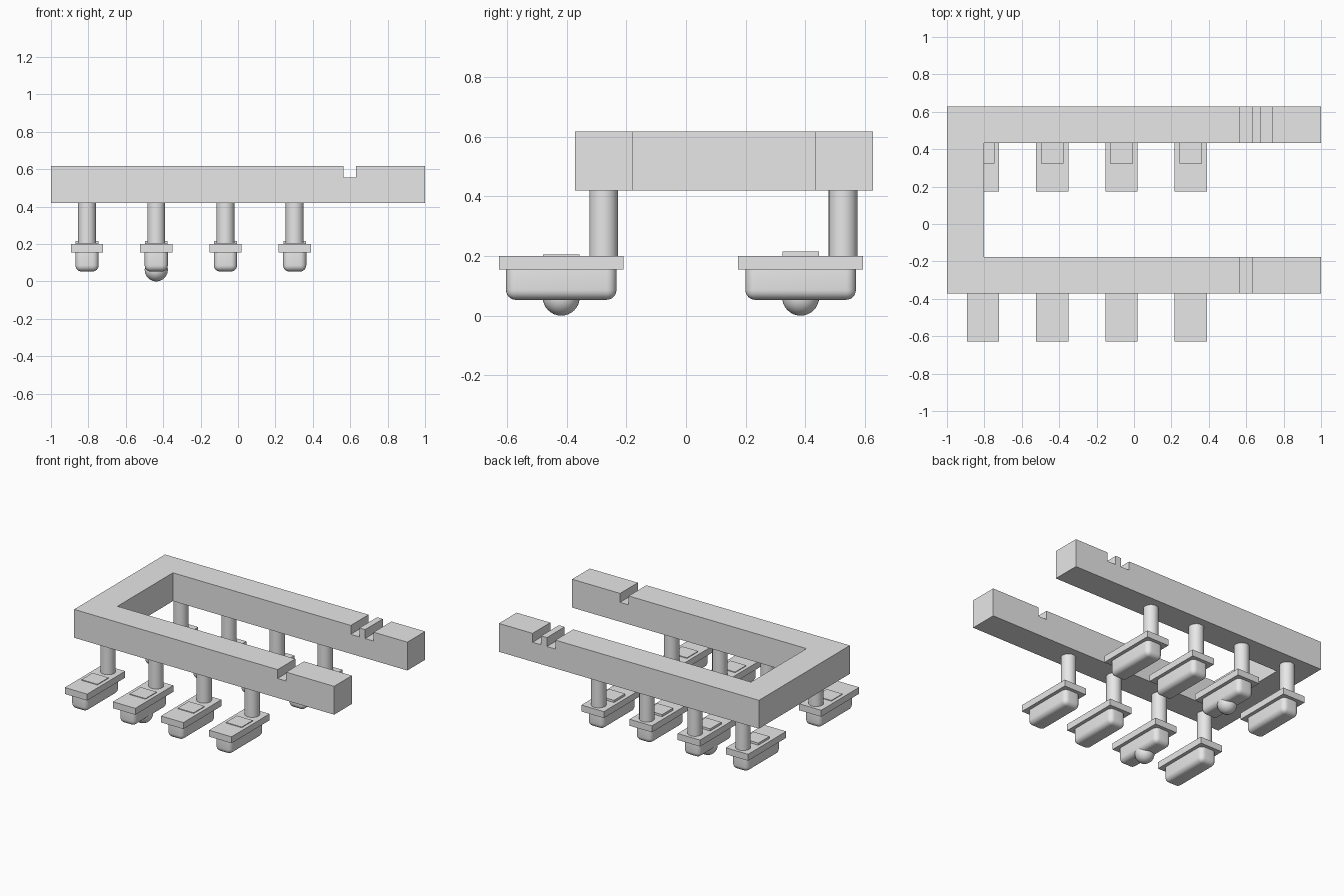
import bpy
import bmesh
import math

default = bpy.data.objects.get("Cube")
if default:
    bpy.data.objects.remove(default, do_unlink=True)

GREY = (0.8, 0.8, 0.8, 1.0)
grey = bpy.data.materials.new("light grey")
grey.use_nodes = True
grey.diffuse_color = GREY
grey.node_tree.nodes["Principled BSDF"].inputs["Base Color"].default_value = GREY


def finish(bm, name, smooth=False):
    bmesh.ops.recalc_face_normals(bm, faces=bm.faces)
    mesh = bpy.data.meshes.new(name)
    bm.to_mesh(mesh)
    bm.free()
    mesh.materials.append(grey)
    obj = bpy.data.objects.new(name, mesh)
    bpy.context.collection.objects.link(obj)
    if smooth:
        bpy.ops.object.select_all(action='DESELECT')
        obj.select_set(True)
        bpy.context.view_layer.objects.active = obj
        bpy.ops.object.shade_smooth_by_angle(angle=math.radians(35))
    return obj


def box(name, x, y, z, bevel=0):
    """Box from three (low, high) ranges, with optional rounded edges."""
    bm = bmesh.new()
    bmesh.ops.create_cube(bm, size=1)
    for v in bm.verts:
        v.co = [lo + (c + 0.5) * (hi - lo) for c, (lo, hi) in zip(v.co, (x, y, z))]
    if bevel:
        bmesh.ops.bevel(bm, geom=bm.edges[:], offset=bevel, segments=6,
                        profile=0.5, affect='EDGES')
    return finish(bm, name, bool(bevel))


def span(centre, half):
    return centre - half, centre + half


# U-shaped frame, extruded from its plan
LOW, TOP = 0.42, 0.617
plan = [(-1, -0.372), (1, -0.372), (1, -0.177), (-0.803, -0.177),
        (-0.803, 0.432), (1, 0.432), (1, 0.627), (-1, 0.627)]
bm = bmesh.new()
face = bm.faces.new([bm.verts.new((x, y, LOW)) for x, y in plan])
top = bmesh.ops.extrude_face_region(bm, geom=[face])["geom"]
bmesh.ops.translate(bm, vec=(0, 0, TOP - LOW),
                    verts=[g for g in top if isinstance(g, bmesh.types.BMVert)])
frame = finish(bm, "frame")

# Notches across the arms: one at the front, two at the back
for x, y in ((0.598, -0.275), (0.598, 0.53), (0.708, 0.53)):
    cutter = box("notch_cutter", span(x, 0.033), span(y, 0.15), (0.555, 0.7))
    cutter.hide_render = True
    cutter.hide_set(True)
    cut = frame.modifiers.new("notch", 'BOOLEAN')
    cut.operation = 'DIFFERENCE'
    cut.solver = 'EXACT'
    cut.object = cutter

# Two rows of four feet, each hanging from a round post
for row, y, pad_top in (("front", -0.418, 0.205), ("back", 0.384, 0.215)):
    for i in range(4):
        x = -0.807 + 0.37 * i
        tag = f"{row}_{i + 1}"
        box("plate_" + tag, span(x, 0.086), span(y, 0.209), (0.155, 0.2))
        box("pad_" + tag, span(x, 0.061), span(y, 0.061), (0.19, pad_top))
        box("foot_" + tag, span(x, 0.062), span(y, 0.185), (0.053, 0.19), 0.033)

        bm = bmesh.new()
        bmesh.ops.create_cone(bm, cap_ends=True, segments=32, radius1=0.048,
                              radius2=0.048, depth=0.26)
        bmesh.ops.translate(bm, verts=bm.verts, vec=(x, y + 0.142, 0.31))
        finish(bm, "post_" + tag, True)

        # Round stud under the second foot of each row
        if i == 1:
            bm = bmesh.new()
            bmesh.ops.create_uvsphere(bm, u_segments=32, v_segments=16, radius=0.062)
            bmesh.ops.translate(bm, verts=bm.verts, vec=(x, y, 0.062))
            finish(bm, "stud_" + tag, True)
